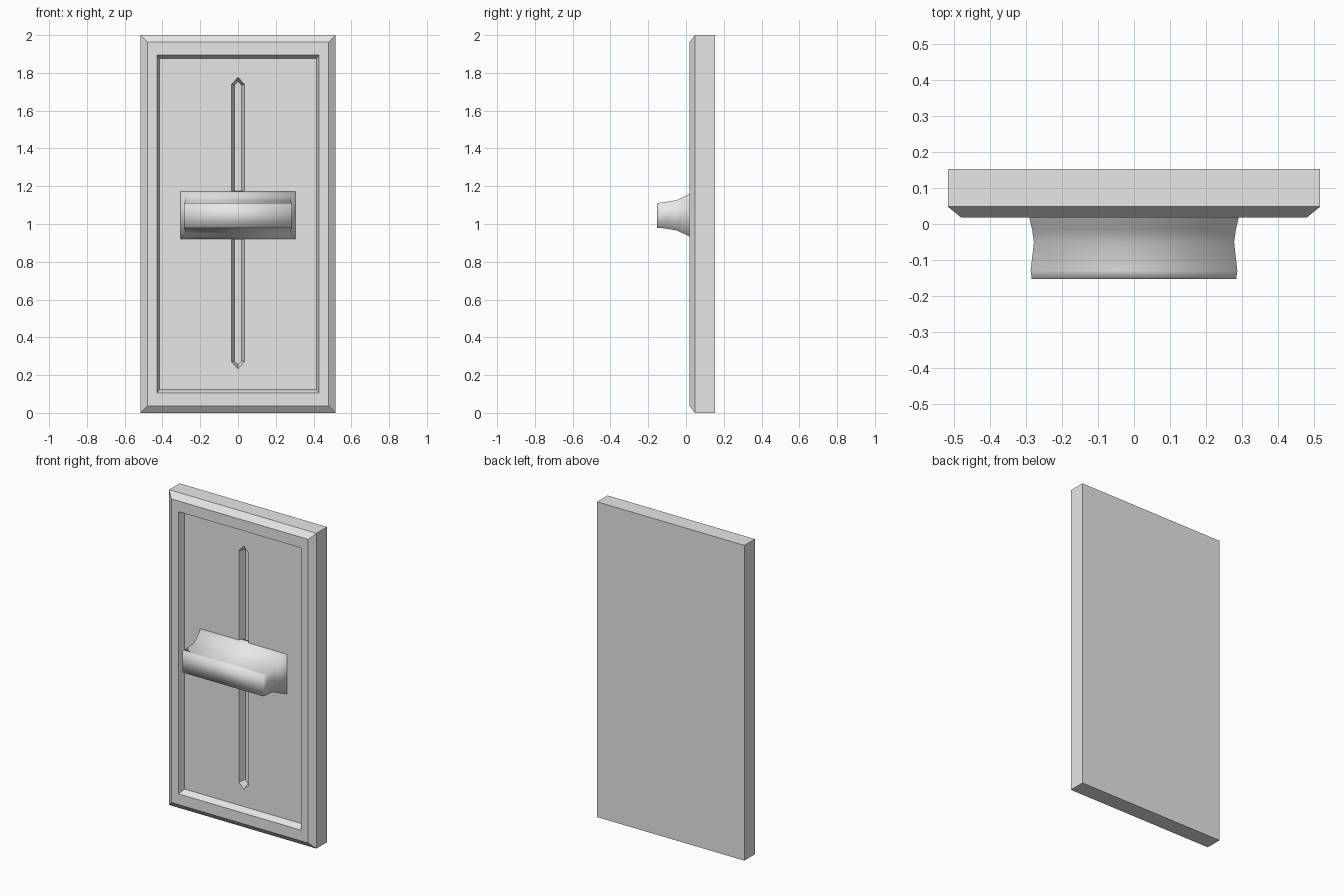
import bpy
import bmesh

cube = bpy.data.objects.get("Cube")
if cube:
    bpy.data.objects.remove(cube, do_unlink=True)

grey = bpy.data.materials.new("light_grey")
grey.use_nodes = True
colour = (0.8, 0.8, 0.8, 1)
grey.diffuse_color = colour
grey.node_tree.nodes["Principled BSDF"].inputs["Base Color"].default_value = colour


def rectangle(bm, y, half_x, half_z, mid_z):
    corners = ((-1, -1), (1, -1), (1, 1), (-1, 1))
    return [bm.verts.new((sx * half_x, y, mid_z + sz * half_z)) for sx, sz in corners]


def pointed_slot(bm, y, half_x, shoulder, tip, mid_z):
    outline = ((-half_x, -shoulder), (0, -tip), (half_x, -shoulder),
               (half_x, shoulder), (0, tip), (-half_x, shoulder))
    return [bm.verts.new((x, y, mid_z + z)) for x, z in outline]


def join_rings(bm, rings):
    for a, b in zip(rings, rings[1:]):
        for i in range(len(a)):
            j = (i + 1) % len(a)
            bm.faces.new((a[i], a[j], b[j], b[i]))


def ring_edges(bm, ring):
    return [bm.edges.get((ring[i - 1], ring[i])) for i in range(len(ring))]


def finish(bm, name):
    bmesh.ops.recalc_face_normals(bm, faces=bm.faces)
    mesh = bpy.data.meshes.new(name)
    bm.to_mesh(mesh)
    bm.free()
    mesh.materials.append(grey)
    obj = bpy.data.objects.new(name, mesh)
    bpy.context.collection.objects.link(obj)
    return obj


# Wall plate: bevelled rim, sunken panel and a pointed slot in its floor
FRONT, FLOOR, SLOT_FLOOR, BACK = 0.018, 0.058, 0.1, 0.153
bm = bmesh.new()
shell = [rectangle(bm, y, hx, hz, 1) for y, hx, hz in (
    (BACK, 0.517, 1), (0.048, 0.517, 1), (FRONT, 0.48, 0.963),
    (FRONT, 0.43, 0.895), (FLOOR, 0.415, 0.876))]
join_rings(bm, shell)
bm.faces.new(shell[0])
slot = [pointed_slot(bm, FLOOR, 0.034, 0.735, 0.772, 1.005),
        pointed_slot(bm, SLOT_FLOOR, 0.019, 0.73, 0.75, 1.005)]
join_rings(bm, slot)
bm.faces.new(slot[-1])
bmesh.ops.triangle_fill(bm, use_beauty=True,
                        edges=ring_edges(bm, shell[-1]) + ring_edges(bm, slot[0]))
finish(bm, "wall_plate")

# Slider handle: waisted block flaring into the panel
bm = bmesh.new()
handle = [rectangle(bm, y, hx, hz, 1.046) for y, hx, hz in (
    (-0.153, 0.284, 0.066), (-0.13, 0.287, 0.067), (-0.05, 0.278, 0.08),
    (-0.015, 0.283, 0.096), (FRONT, 0.291, 0.112), (FLOOR, 0.304, 0.125),
    (0.075, 0.306, 0.128))]
join_rings(bm, handle)
bm.faces.new(handle[0])
bm.faces.new(handle[-1])
knob = finish(bm, "slider_handle")
for face in knob.data.polygons:
    face.use_smooth = True
